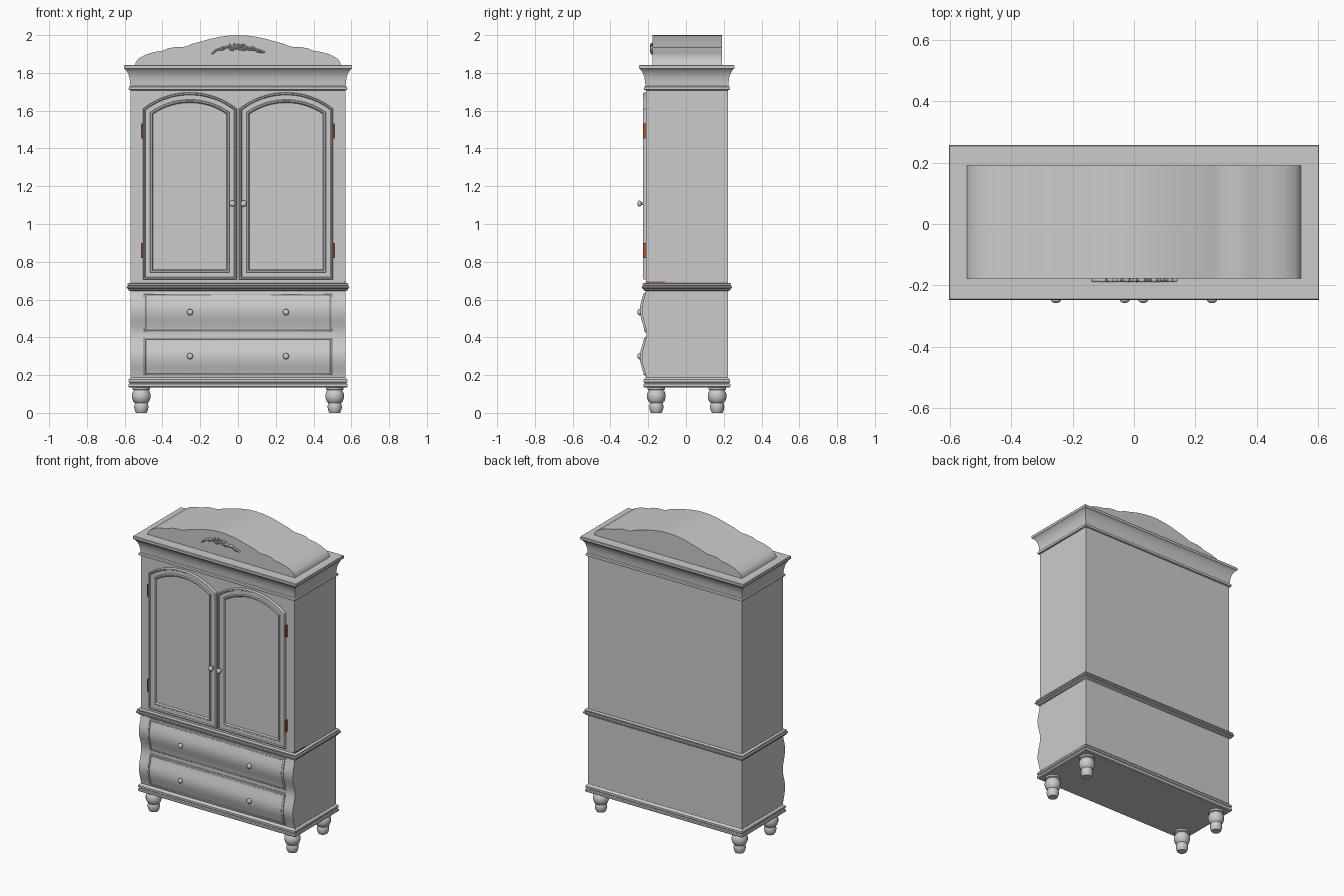
import bpy, bmesh, math, random
from mathutils import Matrix, Vector

random.seed(4)
if "Cube" in bpy.data.objects:
    bpy.data.objects.remove(bpy.data.objects["Cube"])


def material(name, rgb):
    m = bpy.data.materials.new(name)
    m.use_nodes = True
    m.diffuse_color = (*rgb, 1)
    m.node_tree.nodes["Principled BSDF"].inputs["Base Color"].default_value = (*rgb, 1)
    return m


GREY = material("painted grey", (0.6, 0.6, 0.6))
RUST = material("rusty metal", (0.4, 0.09, 0.03))
HALF_W, FRONT, BACK = 0.568, -0.213, 0.222


def finish(name, bm, mat=GREY, angle=35):
    bmesh.ops.recalc_face_normals(bm, faces=bm.faces)
    me = bpy.data.meshes.new(name)
    bm.to_mesh(me)
    bm.free()
    ob = bpy.data.objects.new(name, me)
    bpy.context.collection.objects.link(ob)
    me.materials.append(mat)
    bpy.ops.object.select_all(action='DESELECT')
    ob.select_set(True)
    bpy.context.view_layer.objects.active = ob
    bpy.ops.object.shade_smooth_by_angle(angle=math.radians(angle))
    return ob


def loft(bm, loops):
    rings = [[bm.verts.new(p) for p in loop] for loop in loops]
    for a, b in zip(rings, rings[1:]):
        for i in range(len(a)):
            j = (i + 1) % len(a)
            bm.faces.new((a[i], a[j], b[j], b[i]))
    return bm.faces.new(rings[0]), bm.faces.new(rings[-1])


def box_stack(name, steps, mat=GREY):
    """Rectangular moulding: each step is (overhang, height)."""
    bm = bmesh.new()
    loft(bm, [[(-HALF_W - o, FRONT - o, z), (HALF_W + o, FRONT - o, z),
               (HALF_W + o, BACK + o, z), (-HALF_W - o, BACK + o, z)] for o, z in steps])
    return finish(name, bm, mat)


def block(name, lo, hi, mat=GREY):
    bm = bmesh.new()
    loft(bm, [[(lo[0], lo[1], z), (hi[0], lo[1], z), (hi[0], hi[1], z), (lo[0], hi[1], z)]
              for z in (lo[2], hi[2])])
    return finish(name, bm, mat)


def extrude_x(name, yz, x0, x1):
    bm = bmesh.new()
    loft(bm, [[(x, y, z) for y, z in yz] for x in (x0, x1)])
    return finish(name, bm)


def turned(name, profile, place, n=20):
    """Solid of revolution; profile is (radius, height)."""
    bm = bmesh.new()
    turn = [2 * math.pi * i / n for i in range(n)]
    loft(bm, [[(r * math.cos(a), r * math.sin(a), h) for a in turn] for r, h in profile])
    bm.transform(place)
    return finish(name, bm, angle=45)


def bead(name, path, radius):
    """Closed round moulding along a path."""
    cu = bpy.data.curves.new(name, 'CURVE')
    cu.dimensions = '3D'
    cu.bevel_depth, cu.bevel_resolution = radius, 2
    sp = cu.splines.new('POLY')
    sp.points.add(len(path) - 1)
    for p, co in zip(sp.points, path):
        p.co = (*co, 1)
    sp.use_cyclic_u = True
    cu.materials.append(GREY)
    ob = bpy.data.objects.new(name, cu)
    bpy.context.collection.objects.link(ob)
    bpy.ops.object.select_all(action='DESELECT')
    ob.select_set(True)
    bpy.context.view_layer.objects.active = ob
    bpy.ops.object.convert(target='MESH')


def swell(z):
    """Front of the lower case, bulging once per drawer."""
    return -0.222 - 0.012 * math.cos(2 * math.pi * (z - 0.545) / 0.25)


def heights(z0, z1, n):
    return [z0 + (z1 - z0) * i / n for i in range(n + 1)]


# Feet
foot = [(.028, 0), (.034, .012), (.038, .03), (.036, .045), (.033, .052), (.043, .062),
        (.049, .08), (.049, .1), (.042, .115), (.038, .12), (.047, .124), (.047, .138)]
for end, y in (("front", -0.157), ("back", 0.165)):
    for side, x in (("left", 0.512), ("right", -0.512)):
        turned(f"{end}_{side}_foot", foot, Matrix.Translation((x, y, 0)))

# Carcass and mouldings
box_stack("base_moulding", [(.008, .135), (.013, .14), (.013, .152), (.007, .156), (.007, .16),
                            (.012, .164), (.012, .176), (.004, .182), (0, .188)])
extrude_x("lower_case", [(swell(z), z) for z in heights(.182, .655, 40)]
          + [(BACK, .655), (BACK, .182)], -HALF_W, HALF_W)
box_stack("waist_moulding", [(.004, .645), (.012, .65), (.014, .657), (.02, .66), (.022, .666),
                             (.02, .672), (.012, .674), (.016, .678), (.016, .684), (.01, .688)])
box_stack("upper_case", [(0, .685), (0, 1.73)])
box_stack("crown", [(0, 1.708), (.009, 1.711), (.011, 1.718), (.009, 1.726), (.002, 1.73),
                    (.003, 1.75), (.007, 1.775), (.014, 1.797), (.025, 1.815), (.03, 1.82),
                    (.035, 1.823), (.035, 1.838), (.032, 1.842)])

# Scalloped pediment
half = [(.545, 1.84), (.54, 1.86), (.525, 1.876), (.487, 1.898), (.44, 1.911), (.395, 1.918),
        (.37, 1.93), (.335, 1.936), (.29, 1.937), (.265, 1.944), (.24, 1.955), (.19, 1.968),
        (.14, 1.982), (.09, 1.992), (.045, 1.998)]
outline = half + [(0, 2.0)] + [(-x, z) for x, z in reversed(half)]
bm = bmesh.new()
loft(bm, [[(x, y, z) for x, z in outline] for y in (-0.178, 0.19)])
finish("pediment", bm)

# Carved spray of leaves and blossoms
bm = bmesh.new()
for side in (-1, 1):
    for i in range(16):
        x = 0.008 + 0.125 * i / 15
        z = 1.938 - 1.7 * x * x + random.uniform(-.013, .013) * (1 - i / 22)
        tilt = Matrix.Rotation(side * random.uniform(-.3, 1.1), 4, 'Y')
        size = Matrix.Diagonal((random.uniform(.01, .016), .009, .0055, 1))
        bmesh.ops.create_uvsphere(bm, u_segments=10, v_segments=6, radius=1,
                                  matrix=Matrix.Translation((side * x, -0.181, z)) @ tilt @ size)
for x, z in ((-.03, 1.93), (0, 1.94), (.032, 1.93)):
    for k in range(5):
        a = 2 * math.pi * k / 5
        spot = Vector((x + .009 * math.cos(a), -0.183, z + .009 * math.sin(a)))
        bmesh.ops.create_uvsphere(bm, u_segments=8, v_segments=6, radius=.0065,
                                  matrix=Matrix.Translation(spot))
finish("carved_spray", bm)

# Arched doors with stepped frames
X0, X1, SILL, SHOULDER, RISE = 0.006, 0.504, 0.705, 1.61, 0.087
span = (X1 - X0) / 2
radius = (span ** 2 + RISE ** 2) / (2 * RISE)
sweep = math.asin(span / radius)
arch = []
for i in range(21):
    a = sweep * (1 - i / 10)
    arch.append(((X0 + X1) / 2 + radius * math.sin(a),
                 SHOULDER + RISE - radius + radius * math.cos(a)))
door = [(X0, SILL), (X1, SILL)] + arch
for side, s in (("left", 1), ("right", -1)):
    bm = bmesh.new()
    _, face = loft(bm, [[(s * x, y, z) for x, z in door] for y in (-0.2, -0.222)])
    bmesh.ops.recalc_face_normals(bm, faces=bm.faces)
    for width, depth in ((.004, .006), (.006, 0), (.004, -.006), (.024, 0), (.004, .006),
                         (.007, 0), (.006, -.009)):
        bmesh.ops.inset_individual(bm, faces=[face], thickness=width, depth=depth,
                                   use_even_offset=True)
    finish(f"{side}_door", bm, angle=25)

# Drawers following the swelled front, edged with a bead
for name, z0, z1 in (("lower", .192, .405), ("upper", .422, .64)):
    zs = heights(z0, z1, 18)
    front = [(swell(z) - .004, z) for z in zs]
    extrude_x(f"{name}_drawer", front + [(-.2, z1), (-.2, z0)], -.5, .5)
    path = [(-.493, y, z) for y, z in front[1:-1]]
    path += [(.493, y, z) for y, z in reversed(front[1:-1])]
    bead(f"{name}_drawer_bead", path, .006)

# Knobs
knob = [(.009, -.02), (.008, .008), (.013, .011), (.0165, .017), (.016, .022), (.011, .027),
        (.004, .029)]
facing = Matrix.Rotation(math.pi / 2, 4, 'X')
for name, x, y, z in (("door", .03, -.228, 1.108), ("upper_drawer", .254, -.228, .533),
                      ("lower_drawer", .254, -.228, .3)):
    for side, s in (("left", 1), ("right", -1)):
        turned(f"{name}_{side}_knob", knob, Matrix.Translation((s * x, y, z)) @ facing, 16)

# Hinges and the metal strip at the waist
for level, z in (("upper", 1.493), ("lower", .86)):
    for side, s in (("left", 1), ("right", -1)):
        x = s * .509
        block(f"{level}_{side}_hinge", (x - .004, -.228, z - .04), (x + .004, -.205, z + .04), RUST)
block("waist_strip", (.56, -.214, .69), (.571, -.11, .696), RUST)
